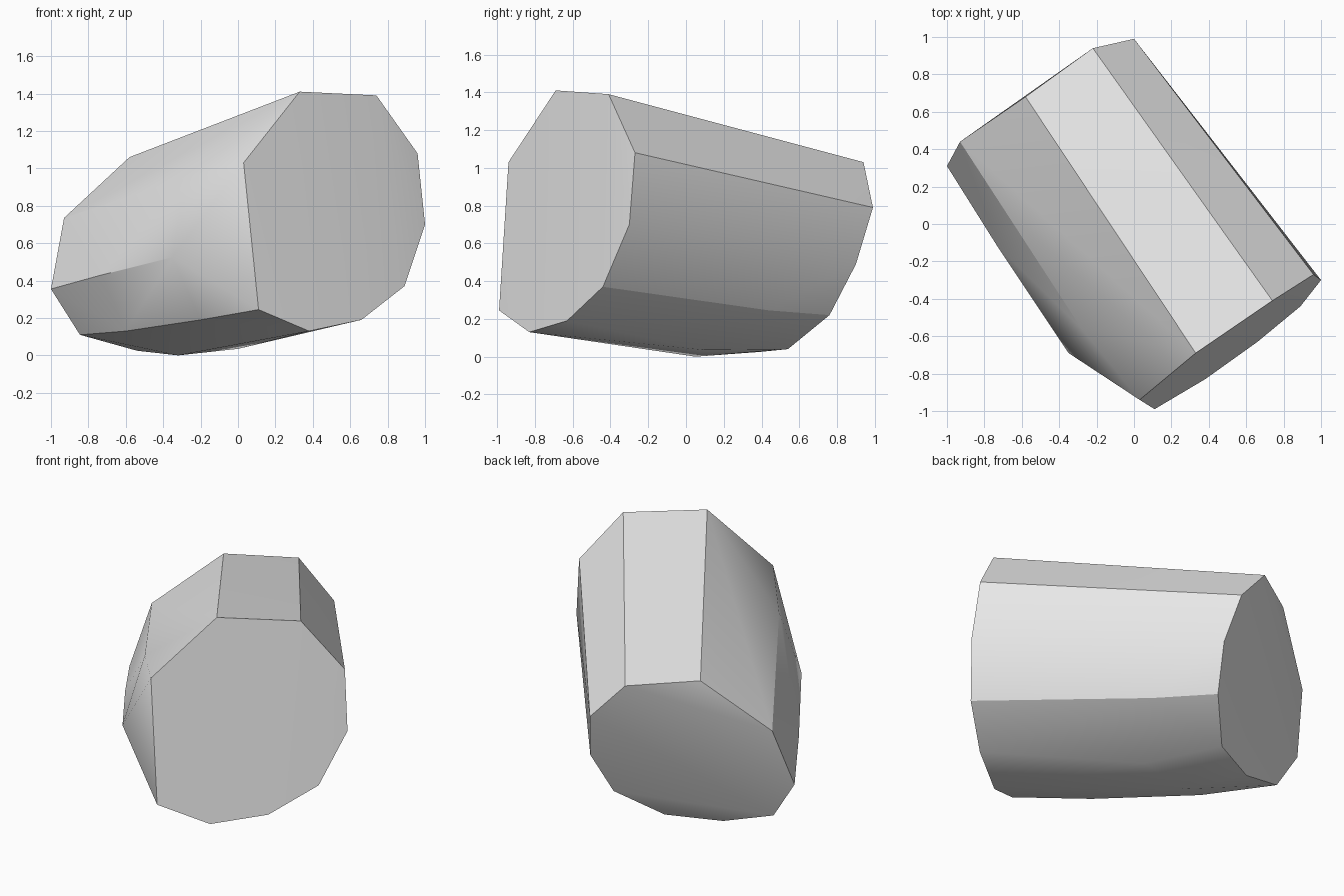
import bpy
import bmesh
from math import radians

default_cube = bpy.data.objects.get("Cube")
if default_cube:
    bpy.data.objects.remove(default_cube, do_unlink=True)


def make_material(name, colour):
    material = bpy.data.materials.new(name)
    material.use_nodes = True
    material.diffuse_color = colour
    shader = material.node_tree.nodes["Principled BSDF"]
    shader.inputs["Base Color"].default_value = colour
    return material


def make_hull(name, points, material):
    """Wrap a tight convex skin around the points."""
    bm = bmesh.new()
    for point in points:
        bm.verts.new(point)
    hull = bmesh.ops.convex_hull(bm, input=bm.verts)
    # Drop any points that ended up inside the skin
    loose = {item for key in ("geom_interior", "geom_unused")
             for item in hull[key] if isinstance(item, bmesh.types.BMVert)}
    bmesh.ops.delete(bm, geom=list(loose), context="VERTS")
    bmesh.ops.recalc_face_normals(bm, faces=bm.faces)
    mesh = bpy.data.meshes.new(name)
    bm.to_mesh(mesh)
    bm.free()
    mesh.materials.append(material)
    obj = bpy.data.objects.new(name, mesh)
    bpy.context.collection.objects.link(obj)
    return obj


# Large cleaved end, listed around its rim
front_rim = [
    (.33, -.69, 1.41), (.74, -.41, 1.39), (.96, -.27, 1.08),
    (1, -.3, .7), (.89, -.44, .37), (.66, -.63, .19),
    (.38, -.83, .13), (.11, -.99, .245), (.03, -.94, 1.03),
]

# Smaller, slightly rounded far end
back_rim = [
    (-.58, .68, 1.06), (-.22, .94, 1.03), (0, .99, .79),
    (.06, .9, .49), (-.01, .76, .22), (-.225, .54, .04),
    (-.54, .39, .025), (-.845, .305, .11), (-1, .31, .355),
    (-.93, .44, .735),
]

# Bulges along the flank and the underside
flank = [(-.35, -.69, .525), (-.28, -.56, .95), (-.73, -.12, .43),
         (-.2, -.63, .19), (-.6, -.1, .13), (.23, .44, .245)]
underside = [(-.32, .05, 0), (0, .1, .035)]

stone_grey = make_material("stone grey", (.8, .8, .8, 1))
rock = make_hull("rock", front_rim + back_rim + flank + underside, stone_grey)

# Soft sides with crisp cleaved edges
bpy.ops.object.select_all(action="DESELECT")
rock.select_set(True)
bpy.context.view_layer.objects.active = rock
bpy.ops.object.shade_smooth_by_angle(angle=radians(30))
